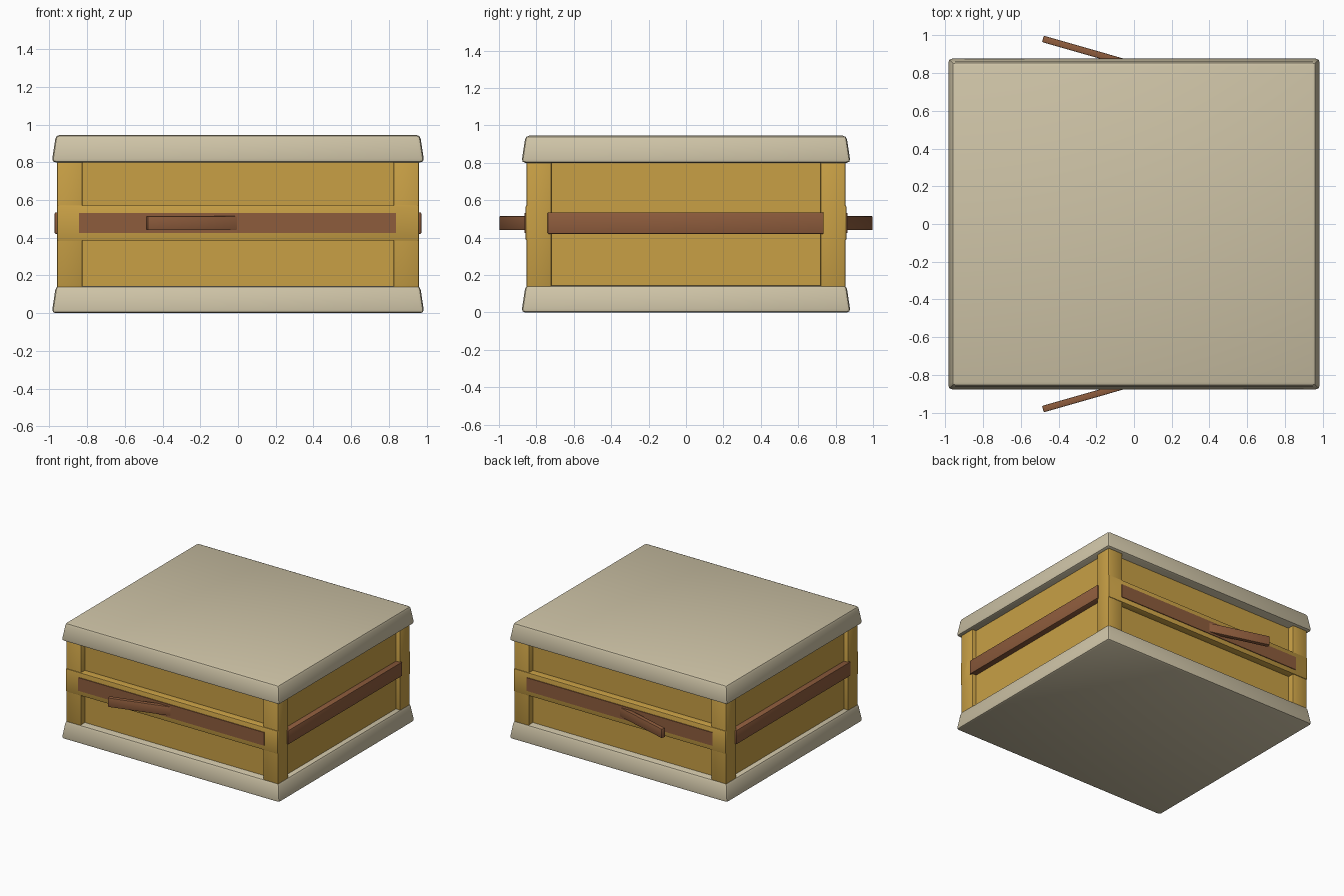
import bpy, bmesh, math
from mathutils import Matrix

if "Cube" in bpy.data.objects:
    bpy.data.objects.remove(bpy.data.objects["Cube"])


def material(name, rgb):
    m = bpy.data.materials.new(name)
    m.diffuse_color = (*rgb, 1)
    m.use_nodes = True
    m.node_tree.nodes["Principled BSDF"].inputs["Base Color"].default_value = m.diffuse_color
    return m


STONE = material("pale cream", (0.62, 0.55, 0.385))
WOOD = material("golden wood", (0.58, 0.35, 0.06))
BROWN = material("brown strap", (0.27, 0.107, 0.046))


def box(name, lo, hi, mat, bevel=0.0, taper=0.0, turn=0.0, segments=2):
    """Box between two corners, optionally narrower at the top and turned about z."""
    size = [b - a for a, b in zip(lo, hi)]
    bm = bmesh.new()
    bmesh.ops.create_cube(bm, size=1)
    bmesh.ops.scale(bm, vec=size, verts=bm.verts)
    for v in bm.verts:
        if v.co.z > 0:
            v.co.x -= math.copysign(taper, v.co.x)
            v.co.y -= math.copysign(taper, v.co.y)
    if bevel:
        bmesh.ops.bevel(bm, geom=bm.edges[:], offset=bevel, segments=segments,
                        profile=0.5, affect='EDGES')
    bm.transform(Matrix.Rotation(turn, 4, 'Z'))
    me = bpy.data.meshes.new(name)
    bm.to_mesh(me)
    bm.free()
    me.materials.append(mat)
    ob = bpy.data.objects.new(name, me)
    ob.location = [(a + b) / 2 for a, b in zip(lo, hi)]
    bpy.context.collection.objects.link(ob)
    if bevel:
        bpy.context.view_layer.objects.active = ob
        ob.select_set(True)
        bpy.ops.object.shade_smooth_by_angle(angle=math.radians(35))
        ob.select_set(False)
    return ob


# Base and lid slabs, flaring towards the bottom
for name, z in (("base_slab", 0.0), ("lid_slab", 0.80)):
    box(name, (-0.988, -0.88, z), (0.988, 0.88, z + 0.145), STONE, 0.02, 0.022)

# Recessed wall panels
box("wall_panels", (-0.925, -0.80, 0.12), (0.925, 0.80, 0.83), WOOD)

for sx, side in ((-1, "left"), (1, "right")):
    # Corner posts
    for sy, end in ((-1, "front"), (1, "back")):
        xs = sorted((sx * 0.825, sx * 0.96))
        ys = sorted((sy * 0.72, sy * 0.852))
        box(f"{end}_{side}_post", (xs[0], ys[0], 0.12), (xs[1], ys[1], 0.83), WOOD, 0.008)
    # Side straps
    xs = sorted((sx * 0.90, sx * 0.972))
    box(f"{side}_strap", (xs[0], -0.74, 0.42), (xs[1], 0.736, 0.535), BROWN, 0.006)

for sy, end in ((-1, "front"), (1, "back")):
    # Cross rail between the posts
    ys = sorted((sy * 0.76, sy * 0.857))
    box(f"{end}_rail", (-0.96, ys[0], 0.385), (0.96, ys[1], 0.572), WOOD, 0.006)
    # Strap set on the rail
    ys = sorted((sy * 0.80, sy * 0.863))
    box(f"{end}_strap", (-0.842, ys[0], 0.424), (0.838, ys[1], 0.532), BROWN)
    # Angled handle
    c = sy * 0.913
    box(f"{end}_handle", (-0.493, c - 0.0175, 0.44), (0.007, c + 0.0175, 0.515), BROWN,
        0.005, turn=-sy * math.radians(16))
